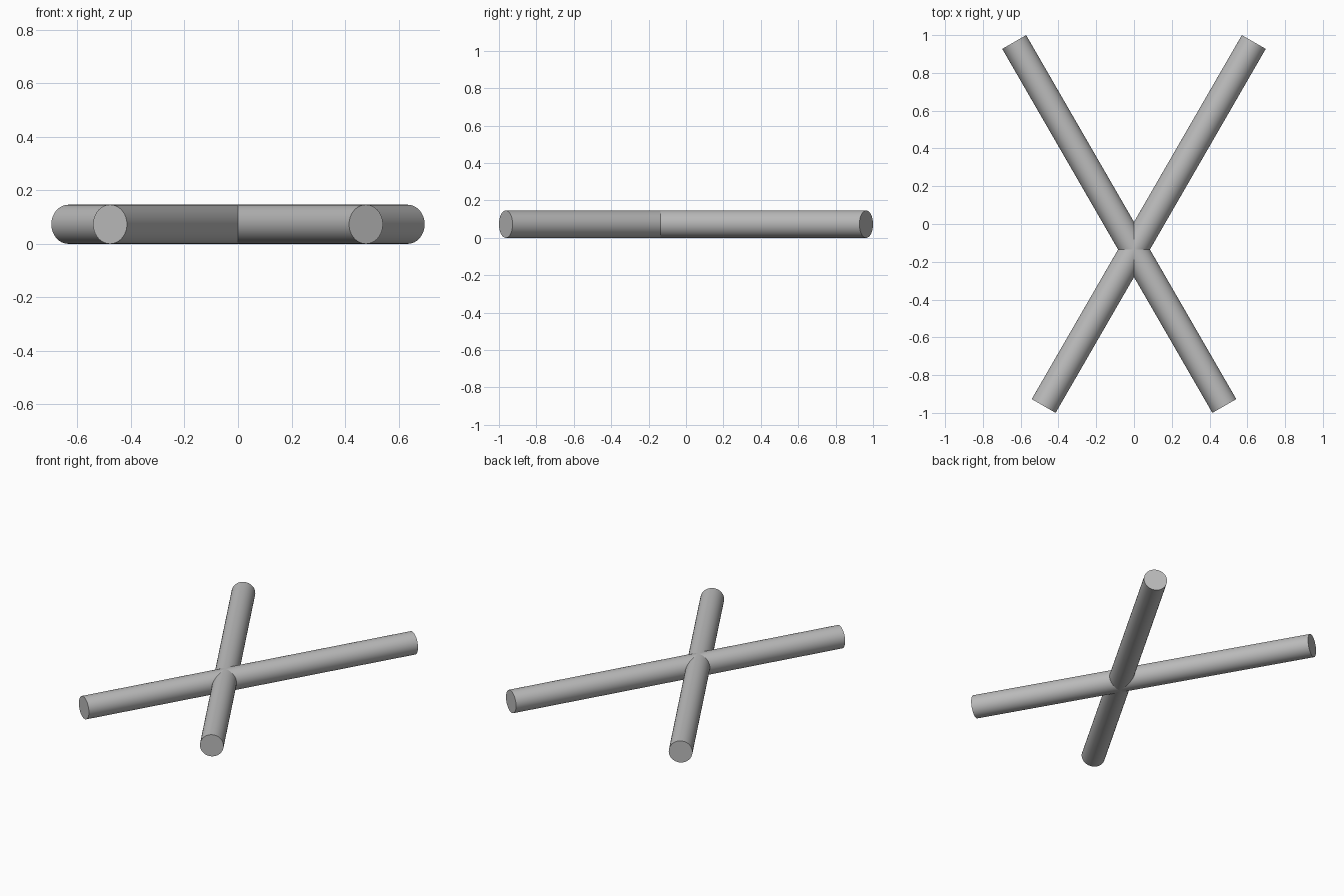
import bpy
from math import radians, sin, cos
from mathutils import Vector

if "Cube" in bpy.data.objects:
    bpy.data.objects.remove(bpy.data.objects["Cube"], do_unlink=True)

RADIUS = 0.073
ANGLE = radians(30)                       # tilt of each rod away from the y axis
LENGTH = 2 * (1 - RADIUS * sin(ANGLE)) / cos(ANGLE)
CENTRE_X = 0.078                          # rod midpoint, so the rods cross off-centre

grey = bpy.data.materials.new("plain grey")
grey.use_nodes = True
grey.diffuse_color = (0.5, 0.5, 0.5, 1)
grey.node_tree.nodes["Principled BSDF"].inputs["Base Color"].default_value = (0.5, 0.5, 0.5, 1)


def add_rod(name, side):
    """A flat-ended round rod lying on the ground, leaning toward the given side."""
    direction = Vector((side * sin(ANGLE), cos(ANGLE), 0))
    bpy.ops.mesh.primitive_cylinder_add(
        vertices=64, radius=RADIUS, depth=LENGTH,
        location=(side * CENTRE_X, 0, RADIUS),
        rotation=direction.to_track_quat('Z', 'Y').to_euler())
    rod = bpy.context.object
    rod.name = name
    rod.data.materials.append(grey)
    bpy.ops.object.shade_smooth_by_angle(angle=radians(30))
    return rod


# Two crossing rods
add_rod("left_leaning_rod", 1)
add_rod("right_leaning_rod", -1)
